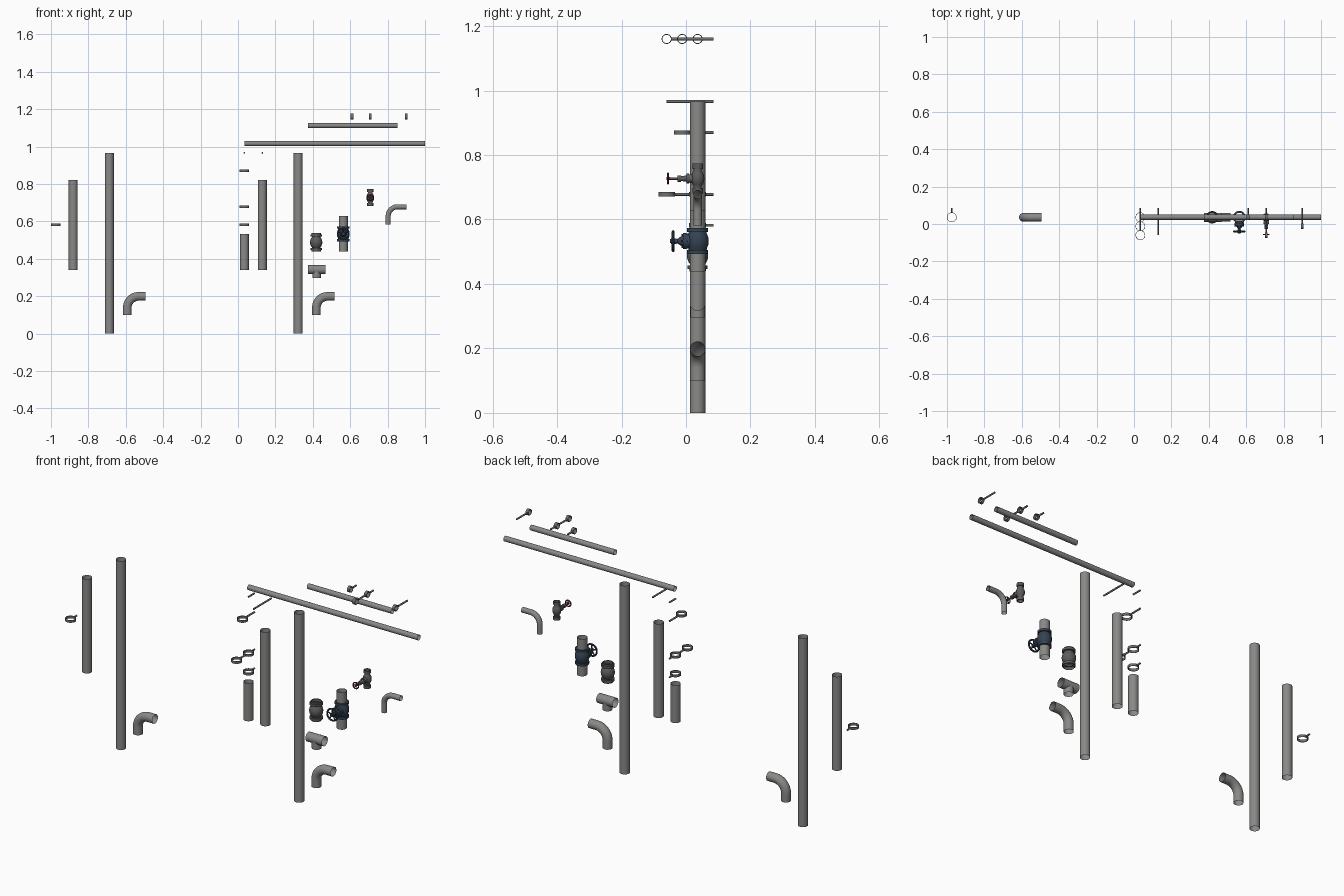
import bpy, bmesh, math
from mathutils import Vector

if "Cube" in bpy.data.objects:
    bpy.data.objects.remove(bpy.data.objects["Cube"])

Y0 = 0.036           # depth of the main plane
R, r = 0.024, 0.0135  # large and small pipe radius
X, Y, Z = Vector((1, 0, 0)), Vector((0, 1, 0)), Vector((0, 0, 1))


def material(name, rgb):
    m = bpy.data.materials.new(name)
    m.diffuse_color = (*rgb, 1)
    m.use_nodes = True
    m.node_tree.nodes["Principled BSDF"].inputs["Base Color"].default_value = m.diffuse_color
    return m


STEEL = material("pipe_grey", (0.25, 0.25, 0.245))
CLAMP = material("clamp_grey", (0.16, 0.16, 0.16))
IRON = material("iron_grey", (0.11, 0.105, 0.105))
BLUE = material("dark_blue", (0.035, 0.055, 0.085))
RED = material("dark_red", (0.16, 0.025, 0.025))


def finish(name, bm, mat):
    bmesh.ops.remove_doubles(bm, verts=bm.verts, dist=1e-5)
    bmesh.ops.recalc_face_normals(bm, faces=bm.faces)
    me = bpy.data.meshes.new(name)
    bm.to_mesh(me)
    bm.free()
    me.materials.append(mat)
    ob = bpy.data.objects.new(name, me)
    bpy.context.collection.objects.link(ob)
    return ob


def skin(name, rings, mat):
    """Join successive rings of points with quads."""
    bm = bmesh.new()
    rows = [[bm.verts.new(p) for p in ring] for ring in rings]
    n = len(rows[0])
    for a, b in zip(rows, rows[1:]):
        for i in range(n):
            j = (i + 1) % n
            bm.faces.new((a[i], a[j], b[j], b[i]))
    return finish(name, bm, mat)


def circle(c, axis, rad, n):
    q = Z.rotation_difference(axis)
    return [Vector(c) + q @ Vector((rad * math.cos(2 * math.pi * i / n),
                                    rad * math.sin(2 * math.pi * i / n), 0)) for i in range(n)]


def lathe(name, origin, axis, profile, mat, n=32):
    """Profile holds (distance along axis, radius)."""
    return skin(name, [circle(Vector(origin) + axis * t, axis, max(q, 1e-7), n)
                       for t, q in profile], mat)


def tube(name, origin, axis, length, rad, mat=STEEL):
    return lathe(name, origin, axis, [(0, rad), (length, rad)], mat)


def rod(name, a, b, rad, mat, n=12):
    a, b = Vector(a), Vector(b)
    L = (b - a).length
    return lathe(name, a, (b - a).normalized(), [(0, 0), (0, rad), (L, rad), (L, 0)], mat, n)


def elbow(name, x, z, top, end, rad, bend):
    """Rises from (x, z), turns through a quarter circle and leaves towards +x."""
    rings = [circle((x, Y0, z), Z, rad, 28)]
    for i in range(13):
        a = math.pi / 2 * i / 12
        c = (x + bend * (1 - math.cos(a)), Y0, top - bend + bend * math.sin(a))
        rings.append(circle(c, Vector((math.sin(a), 0, math.cos(a))), rad, 28))
    rings.append(circle((end, Y0, top), X, rad, 28))
    skin(name, rings, STEEL)


def clamp(name, x, ys, z, axis, rad, width):
    """Thin pipe rings with a wall rod running to the back."""
    h, t = width / 2, 0.0025
    for y in ys:
        lathe(name + "_ring", (x, y, z), axis,
              [(-h, rad), (h, rad), (h, rad - t), (-h, rad - t), (-h, rad)], CLAMP)
    stops = list(ys) + [0.085 + rad]
    for a, b in zip(stops, stops[1:]):
        rod(name + "_rod", (x, a + rad - 0.001, z), (x, b - rad, z), 0.0045, CLAMP)


def handwheel(name, x, y, z, rad, wire, mat):
    prof = [(wire * math.sin(k * math.pi / 4), rad - wire + wire * math.cos(k * math.pi / 4))
            for k in range(9)]
    lathe(name + "_rim", (x, y, z), Y, prof, mat)
    rod(name + "_hub", (x, y - wire * 1.6, z), (x, y + wire * 2.2, z), rad * 0.25, mat)
    for k in range(5):
        a = 2 * math.pi * k / 5 + math.pi / 2
        rod(name + "_spoke", (x, y, z),
            (x + (rad - wire) * math.cos(a), y, z + (rad - wire) * math.sin(a)), wire * 0.7, mat, 8)


def mirrored(half):
    """Profile reflected about its middle."""
    return [(-t, q) for t, q in reversed(half)] + half


# straight pipes, open at both ends
for x, z0, z1 in ((-0.881, 0.34, 0.822), (-0.688, 0, 0.966), (0.034, 0.34, 0.533),
                  (0.13, 0.34, 0.822), (0.322, 0, 0.966)):
    tube("vertical_pipe", (x, Y0, z0), Z, z1 - z0, R)
tube("long_thin_pipe", (0.036, Y0, 1.016), X, 0.964, r)
tube("short_thin_pipe", (0.374, Y0, 1.112), X, 0.478, r)

# elbows
elbow("left_elbow", -0.592, 0.10, 0.199, -0.495, 0.023, 0.06)
elbow("right_elbow", 0.419, 0.10, 0.199, 0.516, 0.023, 0.06)
elbow("small_elbow", 0.803, 0.582, 0.678, 0.90, r, 0.05)

# tee with its branch cut to the header
tube("tee_header", (0.374, Y0, 0.342), X, 0.093, R)
branch = tube("tee_branch", (0.42, Y0, 0.296), Z, 0.03, 0.0225)
for v in branch.data.vertices:
    if v.co.z > 0.31:
        v.co.z = 0.342 - math.sqrt(R * R - (v.co.y - Y0) ** 2)

# clamps for upright pipes and loose rods
clamp("left_clamp", -0.974, [Y0], 0.582, Z, 0.026, 0.013)
clamp("low_clamp", 0.034, [Y0], 0.582, Z, 0.026, 0.013)
clamp("double_clamp", 0.034, [-0.06, Y0], 0.678, Z, 0.026, 0.013)
clamp("long_clamp", 0.034, [-0.012], 0.87, Z, 0.026, 0.013)
rod("short_rod", (0.034, 0.036, 0.966), (0.034, 0.085, 0.966), 0.0045, CLAMP)
rod("long_rod", (0.13, -0.06, 0.966), (0.13, 0.085, 0.966), 0.0045, CLAMP)

# clamps for the thin pipes
clamp("small_clamp", 0.61, [Y0], 1.16, X, 0.0155, 0.015)
clamp("small_double_clamp", 0.707, [-0.06, Y0], 1.16, X, 0.0155, 0.015)
clamp("small_long_clamp", 0.90, [-0.012], 1.16, X, 0.0155, 0.015)

# check valve: barrel body between collars
lathe("check_valve", (0.418, Y0, 0.488), Z, mirrored(
    [(0, 0.033), (0.01, 0.032), (0.02, 0.028), (0.027, 0.023), (0.03, 0.023),
     (0.03, 0.031), (0.042, 0.031), (0.042, 0.026), (0.049, 0.025)]), IRON)

# gate valve: pipe stubs, blue body, bonnet and wheel
gx, gz = 0.563, 0.533
for z in (0.438, 0.573):
    tube("gate_valve_stub", (gx, Y0, z), Z, 0.055, R)
lathe("gate_valve_body", (gx, Y0, gz), Z, mirrored(
    [(0, 0.034), (0.012, 0.033), (0.022, 0.029), (0.028, 0.027), (0.028, 0.033),
     (0.04, 0.033), (0.04, 0.024)]), BLUE)
lathe("gate_valve_bonnet", (gx, 0.02, gz), -Y,
      [(0, 0.025), (0.018, 0.023), (0.018, 0.025), (0.029, 0.025), (0.029, 0.018),
       (0.04, 0.012), (0.046, 0.007), (0.07, 0.006), (0.07, 0)], BLUE)
for k in range(6):
    a = math.pi / 3 * k
    x, z = gx + 0.021 * math.cos(a), gz + 0.021 * math.sin(a)
    rod("gate_valve_bolt", (x, -0.014, z), (x, 0.006, z), 0.0035, BLUE, 6)
handwheel("gate_wheel", gx, -0.04, gz, 0.034, 0.0045, BLUE)

# small valve: body, side bonnet, packing nut and red wheel
sx, sz = 0.707, 0.727
lathe("small_valve_body", (sx, Y0, sz), Z, mirrored(
    [(0, 0.021), (0.009, 0.02), (0.018, 0.016), (0.024, 0.0125), (0.03, 0.0125),
     (0.03, 0.0165), (0.046, 0.0165), (0.046, 0.0125), (0.03, 0.0125)]), IRON)
lathe("small_valve_bonnet", (sx, 0.025, sz), -Y,
      [(0, 0.015), (0.015, 0.013), (0.015, 0.015), (0.024, 0.015), (0.024, 0.009),
       (0.04, 0.008), (0.04, 0.01), (0.052, 0.01), (0.052, 0.004), (0.085, 0.004),
       (0.085, 0)], IRON, 24)
handwheel("small_wheel", sx, -0.056, sz, 0.0185, 0.003, RED)

# smooth curved walls, keep rims crisp
bpy.ops.object.select_all(action='SELECT')
bpy.context.view_layer.objects.active = bpy.context.selected_objects[0]
bpy.ops.object.shade_smooth_by_angle(angle=math.radians(35))
